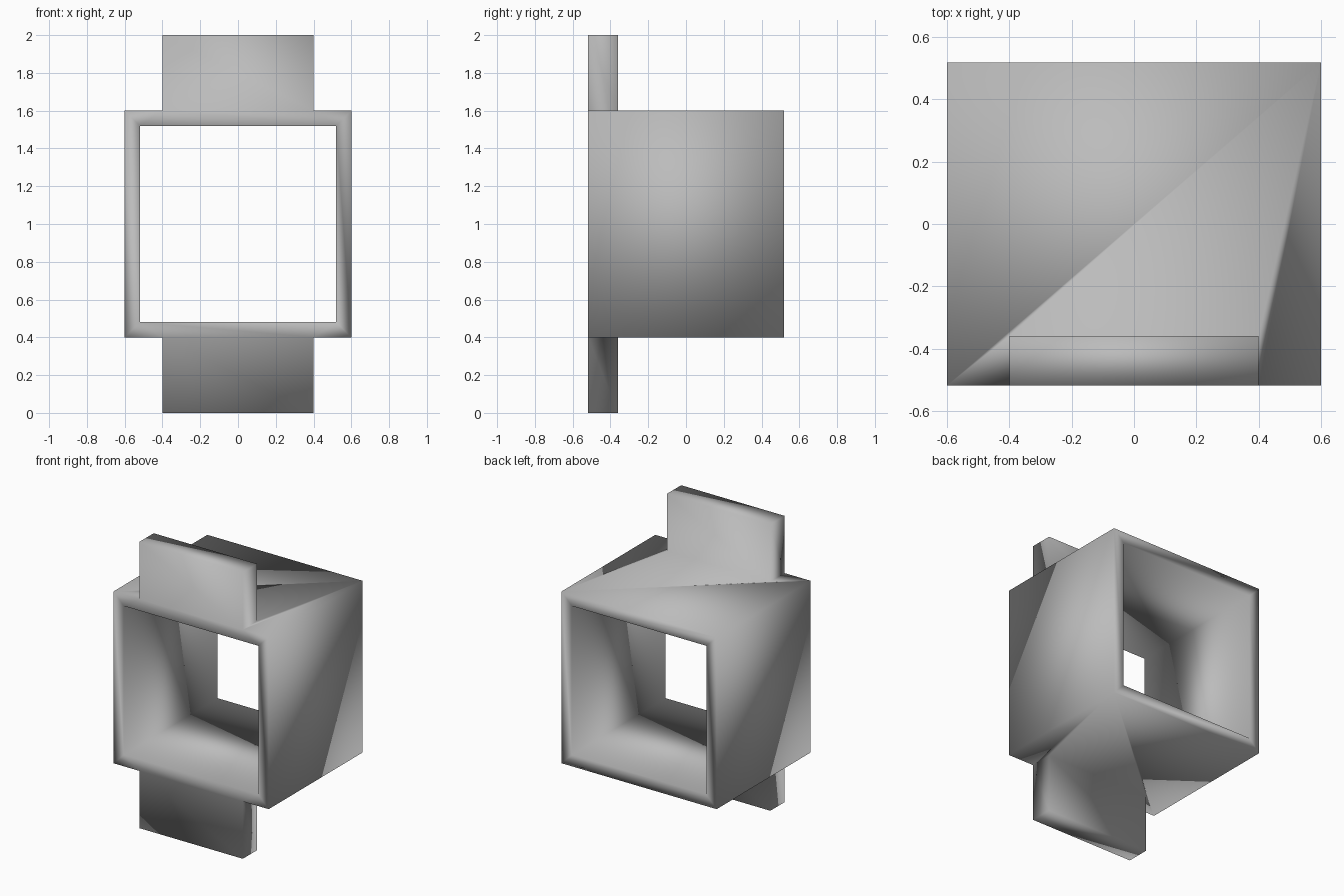
import bpy, bmesh, math
from mathutils import Matrix, Vector

if "Cube" in bpy.data.objects:
    bpy.data.objects.remove(bpy.data.objects["Cube"])

W, D, H = 1.2, 1.036, 1.2      # outer frame size
WALL = 0.08                    # frame thickness
TAB_X, TAB_Y, TAB_H = 0.4, -0.36, 0.4


def caps(bm):
    """Outer top and bottom faces of the frame."""
    return [f for f in bm.faces if abs(abs(f.calc_center_median().z - 1) - H / 2) < 1e-4]


def vert_at(bm, x, y, z):
    return min(bm.verts, key=lambda v: (v.co - Vector((x, y, z))).length)


bm = bmesh.new()

# Outer box
bmesh.ops.create_cube(bm, size=1, matrix=Matrix.Translation((0, 0, 1)) @ Matrix.Diagonal((W, D, H, 1)))
bm.normal_update()

# Square opening through the box from front to back
ends = [f for f in bm.faces if abs(f.normal.y) > 0.9]
bmesh.ops.inset_individual(bm, faces=ends, thickness=WALL, use_even_offset=True)
rim = [e for f in ends for e in f.edges]
bmesh.ops.delete(bm, geom=ends, context='FACES_ONLY')
bmesh.ops.bridge_loops(bm, edges=rim)

# Cut the tab bases into the top and bottom faces
for co, no in (((TAB_X, 0, 0), (1, 0, 0)), ((-TAB_X, 0, 0), (1, 0, 0)), ((0, TAB_Y, 0), (0, 1, 0))):
    faces = caps(bm)
    edges = list({e for f in faces for e in f.edges})
    verts = list({v for f in faces for v in f.verts})
    bmesh.ops.bisect_plane(bm, geom=verts + edges + faces, plane_co=co, plane_no=no, dist=1e-5)

# Top and bottom tabs, flush with the front
for f in caps(bm):
    c = f.calc_center_median()
    if abs(c.x) < TAB_X and c.y < TAB_Y:
        new = bmesh.ops.extrude_discrete_faces(bm, faces=[f])["faces"][0]
        bmesh.ops.translate(bm, verts=new.verts[:], vec=Vector((0, 0, math.copysign(TAB_H, c.z - 1))))

# Merge the flat area around each tab into one face
bmesh.ops.recalc_face_normals(bm, faces=bm.faces[:])
flat = set(caps(bm))
inner = [e for e in bm.edges if len(e.link_faces) == 2 and all(f in flat for f in e.link_faces)]
bmesh.ops.dissolve_edges(bm, edges=inner, use_verts=True)
spare = [v for v in bm.verts if len(v.link_edges) == 2]
bmesh.ops.dissolve_verts(bm, verts=spare)

# Fan that area from its back right corner
for z in (1 - H / 2, 1 + H / 2):
    for x, y in ((-W / 2, -D / 2), (-TAB_X, TAB_Y), (TAB_X, TAB_Y), (TAB_X, -D / 2)):
        bmesh.ops.connect_vert_pair(bm, verts=[vert_at(bm, W / 2, D / 2, z), vert_at(bm, x, y, z)])

# Smooth across all edges
bm.normal_update()
for f in bm.faces:
    f.smooth = True

mesh = bpy.data.meshes.new("tabbed_frame")
bm.to_mesh(mesh)
bm.free()
grey = bpy.data.materials.new("mid_grey")
grey.diffuse_color = (0.5, 0.5, 0.5, 1)
grey.use_nodes = True
grey.node_tree.nodes["Principled BSDF"].inputs["Base Color"].default_value = grey.diffuse_color
mesh.materials.append(grey)
bpy.context.collection.objects.link(bpy.data.objects.new("tabbed_frame", mesh))
